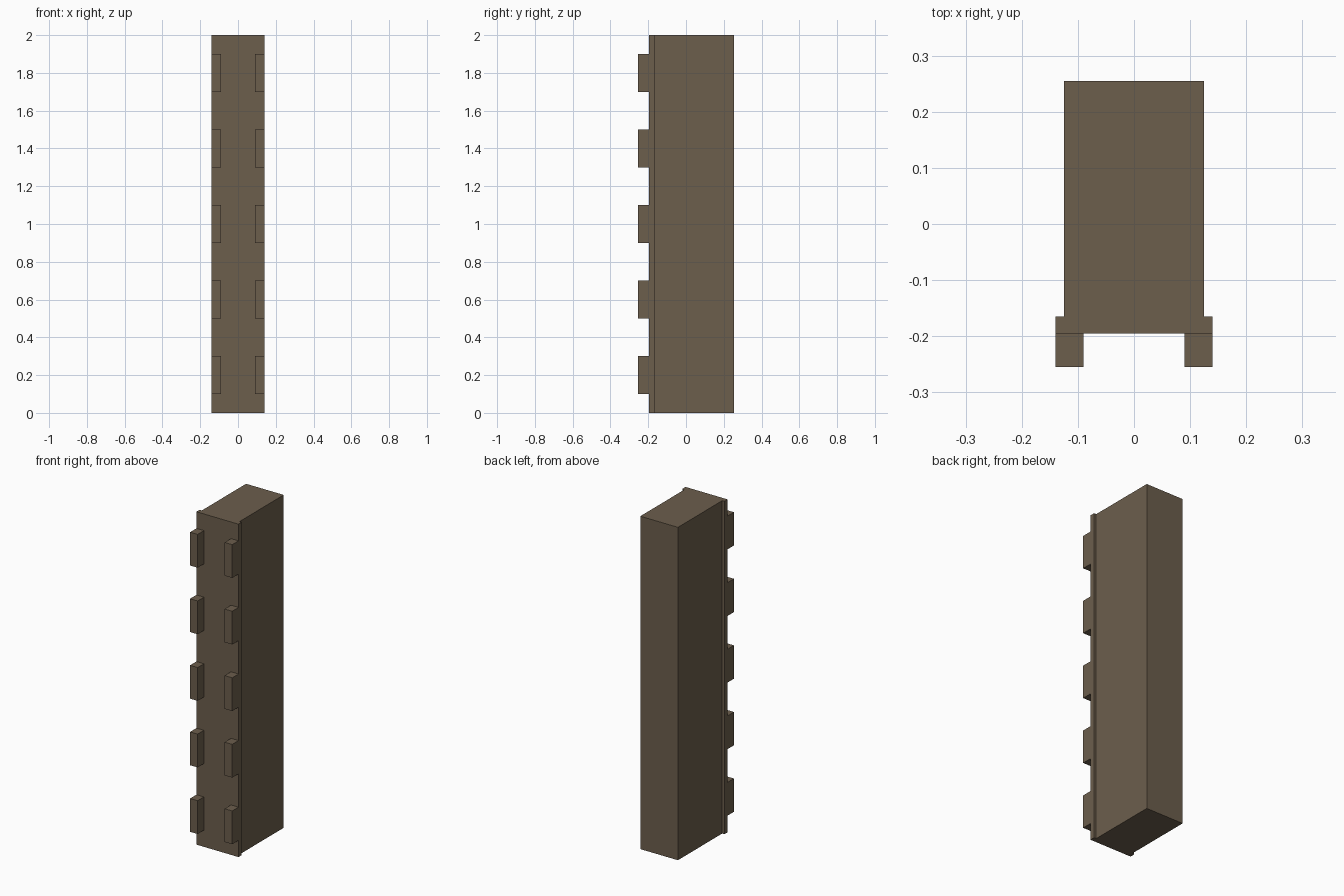
import bpy, bmesh

if "Cube" in bpy.data.objects:
    bpy.data.objects.remove(bpy.data.objects["Cube"])

mat = bpy.data.materials.new("weathered brown")
mat.diffuse_color = (0.15, 0.112, 0.073, 1)
mat.use_nodes = True
mat.node_tree.nodes["Principled BSDF"].inputs["Base Color"].default_value = mat.diffuse_color


def extrude_profile(name, outline, z0, z1):
    """Extrude a closed xy outline from z0 to z1."""
    bm = bmesh.new()
    face = bm.faces.new([bm.verts.new((x, y, z0)) for x, y in outline])
    geom = bmesh.ops.extrude_face_region(bm, geom=[face])["geom"]
    top = [v for v in geom if isinstance(v, bmesh.types.BMVert)]
    bmesh.ops.translate(bm, verts=top, vec=(0, 0, z1 - z0))
    bmesh.ops.recalc_face_normals(bm, faces=bm.faces)
    mesh = bpy.data.meshes.new(name)
    bm.to_mesh(mesh)
    bm.free()
    mesh.materials.append(mat)
    obj = bpy.data.objects.new(name, mesh)
    bpy.context.collection.objects.link(obj)
    return obj


# Main post with a slightly wider front flange
half = [(0.14, -0.195), (0.14, -0.165), (0.125, -0.165), (0.125, 0.255)]
extrude_profile("post", half + [(-x, y) for x, y in reversed(half)], 0, 2)

# Two columns of five blocks along the front edges
for side, s in (("left", -1), ("right", 1)):
    for i in range(5):
        z = 0.1 + 0.4 * i
        extrude_profile(f"{side}_block_{i + 1}",
                        [(s * 0.09, -0.255), (s * 0.14, -0.255),
                         (s * 0.14, -0.195), (s * 0.09, -0.195)], z, z + 0.2)
